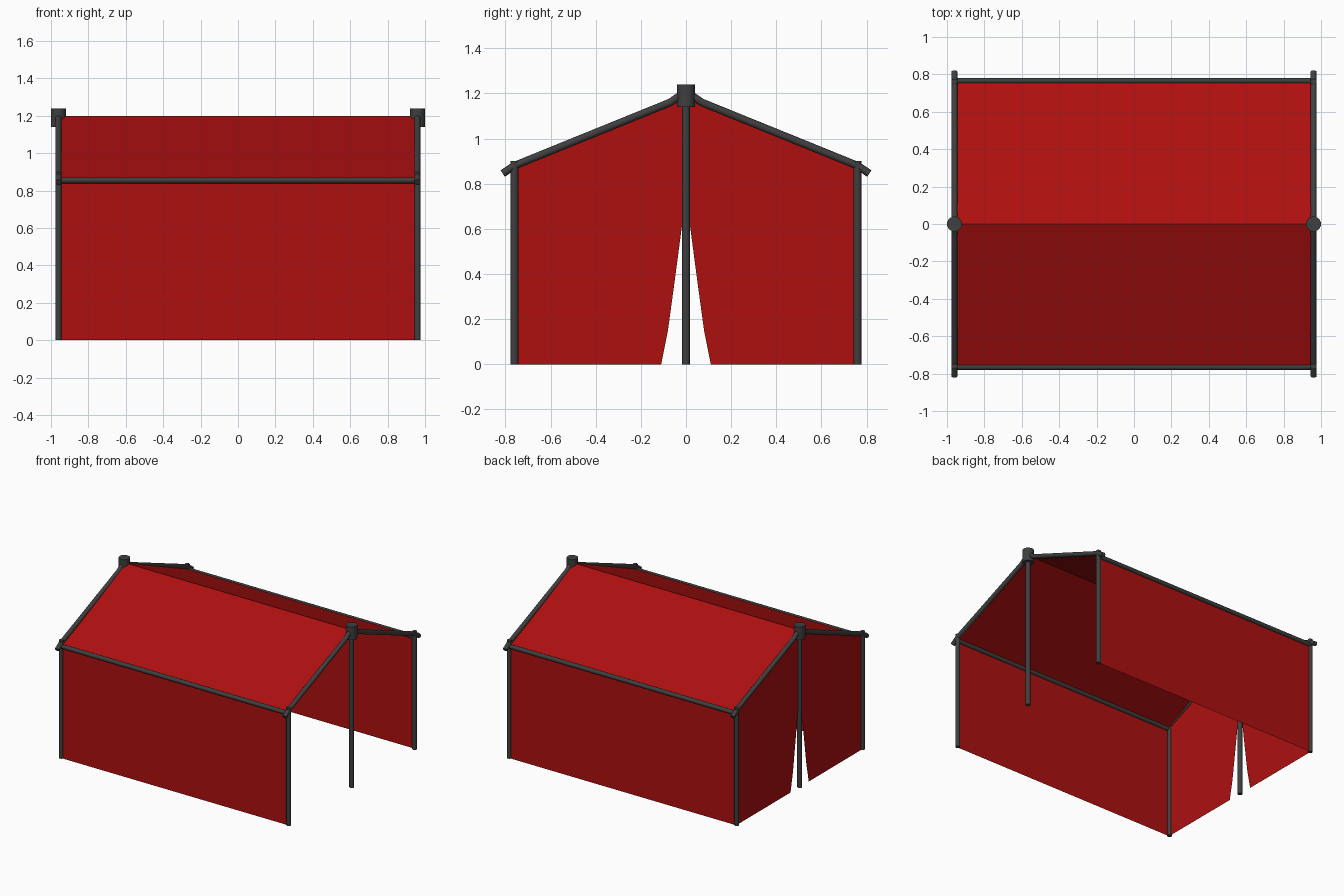
import bpy, math

if "Cube" in bpy.data.objects:
    bpy.data.objects.remove(bpy.data.objects["Cube"])

def material(name, rgb):
    m = bpy.data.materials.new(name)
    m.diffuse_color = (*rgb, 1)
    m.use_nodes = True
    m.node_tree.nodes["Principled BSDF"].inputs["Base Color"].default_value = m.diffuse_color
    return m

RED = material("red_canvas", (0.42, 0.005, 0.005))
DARK = material("dark_metal", (0.05, 0.05, 0.05))
X, Y, R = 0.96, 0.765, 0.017
EAVE, RIDGE = 0.86, 1.2

def smooth(ob):
    bpy.ops.object.select_all(action='DESELECT')
    ob.select_set(True)
    bpy.context.view_layer.objects.active = ob
    bpy.ops.object.shade_smooth_by_angle(angle=math.radians(40))

def tube(name, pts, r=R):
    cu = bpy.data.curves.new(name, 'CURVE')
    cu.dimensions = '3D'
    cu.bevel_depth = r
    cu.bevel_resolution = 4
    cu.use_fill_caps = True
    sp = cu.splines.new('POLY')
    sp.points.add(len(pts) - 1)
    for p, co in zip(sp.points, pts):
        p.co = (*co, 1)
    ob = bpy.data.objects.new(name, cu)
    bpy.context.collection.objects.link(ob)
    bpy.ops.object.select_all(action='DESELECT')
    ob.select_set(True)
    bpy.context.view_layer.objects.active = ob
    bpy.ops.object.convert(target='MESH')
    ob = bpy.context.view_layer.objects.active
    ob.data.materials.clear()
    ob.data.materials.append(DARK)
    smooth(ob)

def cloth(name, verts, faces):
    me = bpy.data.meshes.new(name)
    me.from_pydata(verts, [], faces)
    me.materials.append(RED)
    ob = bpy.data.objects.new(name, me)
    bpy.context.collection.objects.link(ob)

# Canvas: side walls and roof as one folded sheet
profile = [(-Y, 0), (-Y, EAVE), (0, RIDGE), (Y, EAVE), (Y, 0)]
verts = [(x, y, z) for y, z in profile for x in (-X, X)]
cloth("roof_and_side_walls", verts,
      [(2*i, 2*i + 1, 2*i + 3, 2*i + 2) for i in range(4)])

# Closed end: two flaps parting at the bottom
for s, side in ((-1, "front"), (1, "back")):
    flap = [(Y, 0), (Y, EAVE), (0, RIDGE), (0, 0.74), (0.017, 0.62),
            (0.05, 0.37), (0.08, 0.15), (0.11, 0)]
    cloth(f"end_flap_{side}", [(-X, s*y, z) for y, z in flap],
          [tuple(range(len(flap)))[::s]])

for sx, end in ((-1, "left"), (1, "right")):
    x = sx * X
    # Centre pole with its cap
    tube(f"centre_pole_{end}", [(x, 0, 0), (x, 0, 1.16)])
    bpy.ops.mesh.primitive_cylinder_add(vertices=24, radius=0.04, depth=0.1,
                                        location=(x, 0, 1.19))
    cap = bpy.context.object
    cap.name = f"pole_cap_{end}"
    cap.data.materials.append(DARK)
    smooth(cap)
    # Corner poles and bent gable rafters
    for sy, side in ((-1, "front"), (1, "back")):
        tube(f"corner_pole_{end}_{side}", [(x, sy*0.76, 0), (x, sy*0.76, 0.9)])
        tube(f"rafter_{end}_{side}", [(x, 0, 1.208), (x, sy*0.07, 1.16),
                                      (x, sy*0.76, 0.88), (x, sy*0.812, 0.845)])

# Eave rails along both sides
for sy, side in ((-1, "front"), (1, "back")):
    tube(f"eave_rail_{side}", [(-X, sy*Y, 0.855), (X, sy*Y, 0.855)], 0.016)
